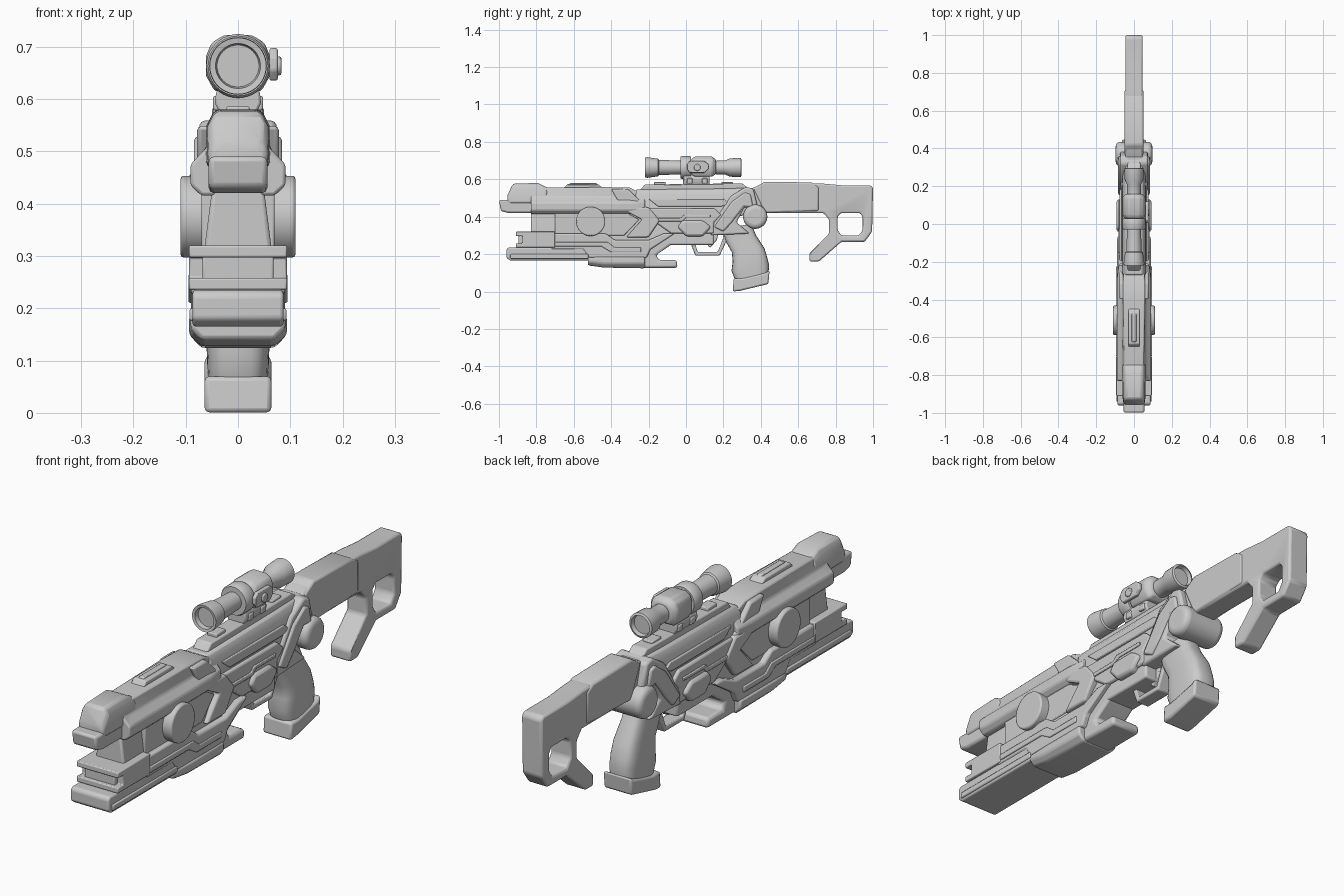
import bpy, bmesh, math
from mathutils import Vector


def finish(name, bm, bevel=0.008, seg=2):
    bmesh.ops.recalc_face_normals(bm, faces=bm.faces[:])
    me = bpy.data.meshes.new(name)
    bm.to_mesh(me)
    bm.free()
    ob = bpy.data.objects.new(name, me)
    bpy.context.collection.objects.link(ob)
    bpy.context.view_layer.objects.active = ob
    ob.select_set(True)
    bpy.ops.object.shade_smooth_by_angle(angle=math.radians(32))
    ob.select_set(False)
    if bevel:
        m = ob.modifiers.new("bevel", 'BEVEL')
        m.width, m.segments = bevel, seg
        m.limit_method, m.angle_limit = 'ANGLE', math.radians(32)
    return ob


def loft(name, rings, bevel=0.008, seg=2):
    """Skin a list of equal-length point rings and cap both ends."""
    bm = bmesh.new()
    vs = [[bm.verts.new(p) for p in r] for r in rings]
    n = len(rings[0])
    for a, b in zip(vs, vs[1:]):
        for i in range(n):
            j = (i + 1) % n
            bm.faces.new((a[i], a[j], b[j], b[i]))
    bm.faces.new(vs[0])
    bm.faces.new(vs[-1])
    return finish(name, bm, bevel, seg)


def prism(name, pts, w, bevel=0.008, seg=2):
    """Side profile (y, z) extruded to x = -w..w."""
    return loft(name, [[(x, y, z) for y, z in pts] for x in (-w, w)], bevel, seg)


def box(name, y0, y1, z0, z1, w, bevel=0.006):
    return prism(name, [(y0, z0), (y1, z0), (y1, z1), (y0, z1)], w, bevel)


def mirrored(half):
    """Half cross-section (x, z), completed across x = 0."""
    return half + [(-x, z) for x, z in reversed(half)]


def sections(name, data, bevel=0.008):
    return loft(name, [[(x, y, z) for x, z in mirrored(h)] for y, h in data], bevel)


def lathe(name, prof, z, n=40):
    """Profile (y, r) revolved around a y axis at height z."""
    return loft(name, [[(r * math.cos(t), y, z + r * math.sin(t))
                        for t in (2 * math.pi * i / n for i in range(n))]
                       for y, r in prof], 0)


def disc(name, y, z, r, x0, x1, bevel=0.008, n=40, seg=2):
    return loft(name, [[(x, y + r * math.cos(2 * math.pi * i / n), z + r * math.sin(2 * math.pi * i / n))
                        for i in range(n)] for x in (x0, x1)], bevel, seg)


# Core block, narrower at the top
sections("core", [(y, [(0.048, 0.44), (0.066, 0.30), (0.066, 0.25)]) for y in (-0.83, 0.15)])

# Upper housing over the front half
def hood(top, w, k=0.0):
    return [(w, top), (0.062 - k, 0.505), (0.091 - k, 0.475), (0.091 - k, 0.435), (0.07 - k, 0.415)]
sections("upper_housing", [(-0.83, hood(0.55, 0.046)), (-0.79, hood(0.556, 0.05)),
                           (-0.42, hood(0.558, 0.058)), (-0.30, hood(0.555, 0.058)),
                           (-0.22, hood(0.515, 0.05, 0.01))])
prism("housing_shoulder", [(-0.40, 0.548), (-0.31, 0.548), (-0.2, 0.44), (-0.2, 0.40), (-0.34, 0.44)], 0.078)

# Muzzle nose and its raised cap
prism("muzzle_nose", [(-1.0, 0.49), (-0.99, 0.43), (-0.95, 0.42), (-0.8, 0.42), (-0.8, 0.49)], 0.056, 0.01)
sections("muzzle_cap", [(-0.955, [(0.04, 0.515), (0.056, 0.50), (0.056, 0.47)]),
                        (-0.925, [(0.042, 0.577), (0.058, 0.55), (0.06, 0.47)]),
                        (-0.79, [(0.045, 0.58), (0.06, 0.55), (0.062, 0.47)]),
                        (-0.74, [(0.045, 0.555), (0.06, 0.53), (0.062, 0.47)])], 0.01)
prism("top_rib", [(-0.655, 0.55), (-0.635, 0.574), (-0.47, 0.574), (-0.44, 0.55)], 0.03, 0.005)
prism("top_rib_ridge", [(-0.63, 0.57), (-0.62, 0.579), (-0.48, 0.579), (-0.47, 0.57)], 0.012, 0.003)

# Round side drums
disc("side_drum", -0.51, 0.375, 0.078, -0.11, 0.11, 0.006, 48)

# Recess frame pieces around the drum
prism("recess_rear_wedge", [(-0.36, 0.45), (-0.2, 0.45), (-0.14, 0.38), (-0.2, 0.29),
                            (-0.32, 0.29), (-0.235, 0.385)], 0.086)
prism("recess_panel", [(-0.70, 0.44), (-0.35, 0.44), (-0.25, 0.385), (-0.33, 0.30), (-0.70, 0.30)], 0.07, 0.004)

# Lower forward clamp with a notched front
prism("clamp", [(-0.91, 0.32), (-0.70, 0.32), (-0.70, 0.235), (-0.91, 0.235), (-0.91, 0.258),
                (-0.875, 0.258), (-0.875, 0.297), (-0.91, 0.297)], 0.094, 0.004)
prism("clamp_core", [(-0.895, 0.305), (-0.8, 0.305), (-0.8, 0.245), (-0.895, 0.245)], 0.068, 0.004)

# Lower side rail and lower barrel
prism("lower_rail", [(-0.72, 0.31), (-0.43, 0.31), (-0.38, 0.275), (-0.2, 0.275), (-0.12, 0.31), (-0.06, 0.31),
                     (-0.19, 0.225), (-0.21, 0.18), (-0.52, 0.18), (-0.55, 0.225), (-0.72, 0.225)], 0.09)
prism("rail_trim", [(-0.70, 0.265), (-0.42, 0.265), (-0.38, 0.235), (-0.24, 0.235), (-0.24, 0.21),
                    (-0.40, 0.21), (-0.45, 0.24), (-0.70, 0.24)], 0.095, 0.004)
prism("lower_barrel", [(-0.96, 0.225), (-0.95, 0.235), (-0.5, 0.235), (-0.5, 0.165), (-0.94, 0.165), (-0.96, 0.18)],
      0.087, 0.014, 3)
box("barrel_side_strip", -0.94, -0.52, 0.175, 0.2, 0.093, 0.005)

# Under rail and angled front grip
sections("under_rail", [(-0.525, [(0.09, 0.185), (0.09, 0.16), (0.07, 0.14)]),
                        (-0.44, [(0.094, 0.185), (0.094, 0.15), (0.07, 0.128)]),
                        (-0.22, [(0.094, 0.185), (0.094, 0.15), (0.07, 0.124)])])
prism("front_grip", [(-0.24, 0.18), (-0.17, 0.31), (0.0, 0.32), (-0.035, 0.28), (-0.16, 0.195),
                     (-0.145, 0.168), (-0.05, 0.168), (-0.045, 0.127), (-0.24, 0.127)], 0.066, 0.012)

# Middle receiver
sections("receiver", [(-0.27, [(0.045, 0.545), (0.062, 0.52), (0.064, 0.40)]),
                      (0.2, [(0.045, 0.55), (0.062, 0.52), (0.064, 0.38)]),
                      (0.36, [(0.04, 0.555), (0.055, 0.53), (0.055, 0.42)])])
prism("receiver_side_plate", [(-0.22, 0.445), (0.15, 0.445), (0.19, 0.41), (0.15, 0.37), (0.15, 0.31),
                              (-0.08, 0.31), (-0.15, 0.36)], 0.077)
prism("receiver_side_strip", [(-0.2, 0.495), (0.2, 0.495), (0.235, 0.47), (0.19, 0.455), (-0.15, 0.455)], 0.07, 0.004)
prism("receiver_lower_strip", [(-0.19, 0.375), (-0.02, 0.375), (0.0, 0.395), (0.13, 0.395),
                               (0.13, 0.41), (-0.01, 0.41), (-0.03, 0.392), (-0.19, 0.392)], 0.083, 0.003)
prism("faceted_side_block", [(-0.045, 0.345), (-0.02, 0.38), (0.09, 0.38), (0.135, 0.345),
                             (0.09, 0.295), (0.0, 0.295)], 0.092, 0.012)
prism("top_rail", [(-0.25, 0.54), (-0.22, 0.572), (0.3, 0.578), (0.35, 0.54)], 0.034, 0.005)
for i in range(3):
    y = -0.17 + i * 0.18
    box("rail_pad", y, y + 0.06, 0.56, 0.586, 0.022, 0.004)

# Pivot strap and rounded cross pivot behind the grip
prism("pivot_strap", [(0.13, 0.30), (0.14, 0.36), (0.24, 0.51), (0.32, 0.56), (0.36, 0.55), (0.385, 0.45),
                      (0.31, 0.45), (0.27, 0.37), (0.34, 0.31)], 0.074, 0.01)
prism("strap_outer_band", [(0.15, 0.345), (0.245, 0.48), (0.315, 0.53), (0.345, 0.52), (0.36, 0.45),
                           (0.31, 0.455), (0.245, 0.37), (0.2, 0.32)], 0.084, 0.008)
disc("cross_pivot", 0.37, 0.40, 0.065, -0.097, 0.097, 0.024, 32, 4)

# Shoulder stock with a cut-out
stock = prism("stock", [(0.28, 0.53), (0.36, 0.555), (0.42, 0.583), (0.72, 0.578), (0.83, 0.568), (0.985, 0.568),
                        (1.0, 0.555), (0.995, 0.32), (0.955, 0.265), (0.83, 0.265), (0.71, 0.16), (0.66, 0.16),
                        (0.66, 0.205), (0.765, 0.31), (0.765, 0.385), (0.735, 0.42), (0.28, 0.42)], 0.046, 0.009)
cutter = prism("stock_cutter", [(0.81, 0.33), (0.81, 0.40), (0.83, 0.42), (0.93, 0.42), (0.945, 0.40),
                                (0.945, 0.33), (0.925, 0.30), (0.83, 0.30)], 0.2, 0)
cutter.hide_render = True
cutter.hide_set(True)
cut = stock.modifiers.new("hole", 'BOOLEAN')
cut.object, cut.operation, cut.solver = cutter, 'DIFFERENCE', 'EXACT'
stock.modifiers.move(1, 0)
prism("stock_neck", [(0.36, 0.55), (0.42, 0.587), (0.67, 0.583), (0.71, 0.56), (0.71, 0.43), (0.42, 0.42)], 0.05, 0.009)

# Pistol grip: rounded sections (z front, z rear, y front, y rear, half width)
rings = []
for zf, zr, yf, yr, w in [(0.34, 0.36, 0.19, 0.35, 0.046), (0.28, 0.30, 0.205, 0.375, 0.05),
                          (0.21, 0.23, 0.245, 0.42, 0.056), (0.16, 0.18, 0.25, 0.435, 0.06),
                          (0.11, 0.14, 0.243, 0.445, 0.06), (0.055, 0.09, 0.265, 0.44, 0.058)]:
    ring = []
    for i in range(28):
        a = 2 * math.pi * i / 28
        c, s = [math.copysign(abs(v) ** 0.6, v) for v in (math.cos(a), math.sin(a))]
        t = (c + 1) / 2
        ring.append((w * s, yf + (yr - yf) * t, zf + (zr - zf) * t))
    rings.append(ring)
loft("pistol_grip", rings, 0)
prism("grip_base", [(0.25, 0.0), (0.29, 0.004), (0.44, 0.04), (0.447, 0.112), (0.42, 0.098),
                    (0.30, 0.07), (0.255, 0.07)], 0.064, 0.009)

# Trigger and guard
prism("trigger_guard", [(0.0, 0.32), (0.05, 0.192), (0.18, 0.192), (0.24, 0.32), (0.212, 0.32),
                        (0.17, 0.212), (0.062, 0.212), (0.03, 0.32)], 0.03, 0.005)
prism("trigger", [(0.12, 0.32), (0.14, 0.28), (0.115, 0.245), (0.13, 0.235), (0.165, 0.275), (0.175, 0.32)], 0.014, 0.004)

# Scope: tube, octagonal turret body, ring, knobs and mount
SZ = 0.663
lathe("scope_tube", [(-0.20, 0.001), (-0.20, 0.04), (-0.218, 0.043), (-0.22, 0.054), (-0.205, 0.055), (-0.15, 0.047),
                     (-0.145, 0.041), (-0.02, 0.036), (0.16, 0.036), (0.21, 0.038), (0.235, 0.049), (0.293, 0.051),
                     (0.297, 0.042), (0.28, 0.038), (0.28, 0.001)], SZ)
octo = [(0.028, 0.06), (0.052, 0.045), (0.062, 0.02), (0.062, -0.02), (0.045, -0.05)]
sections("scope_body", [(y, [(x * k, SZ + z * k) for x, z in octo]) for y, k in
                        ((0.03, 0.8), (0.05, 0.98), (0.14, 0.98), (0.16, 0.7))], 0.006)
lathe("scope_ring", [(-0.03, 0.037), (-0.03, 0.057), (-0.022, 0.061), (0.02, 0.061), (0.028, 0.057), (0.028, 0.037)], SZ)
prism("scope_knob_plate", [(0.005, 0.655), (0.02, 0.635), (0.1, 0.635), (0.12, 0.655), (0.12, 0.68),
                           (0.1, 0.697), (0.02, 0.697), (0.005, 0.68)], 0.008, 0.004).location.x = 0.068
disc("scope_side_knob", 0.06, SZ, 0.018, 0.06, 0.083, 0.004, 24)
sections("scope_mount", [(y, [(0.03, 0.63), (0.042, 0.612), (0.044, 0.592), (0.034, 0.57)])
                         for y in (-0.015, 0.125)], 0.005)
for y in (0.005, 0.085):
    box("mount_clamp", y, y + 0.03, 0.578, 0.606, 0.048, 0.004)
